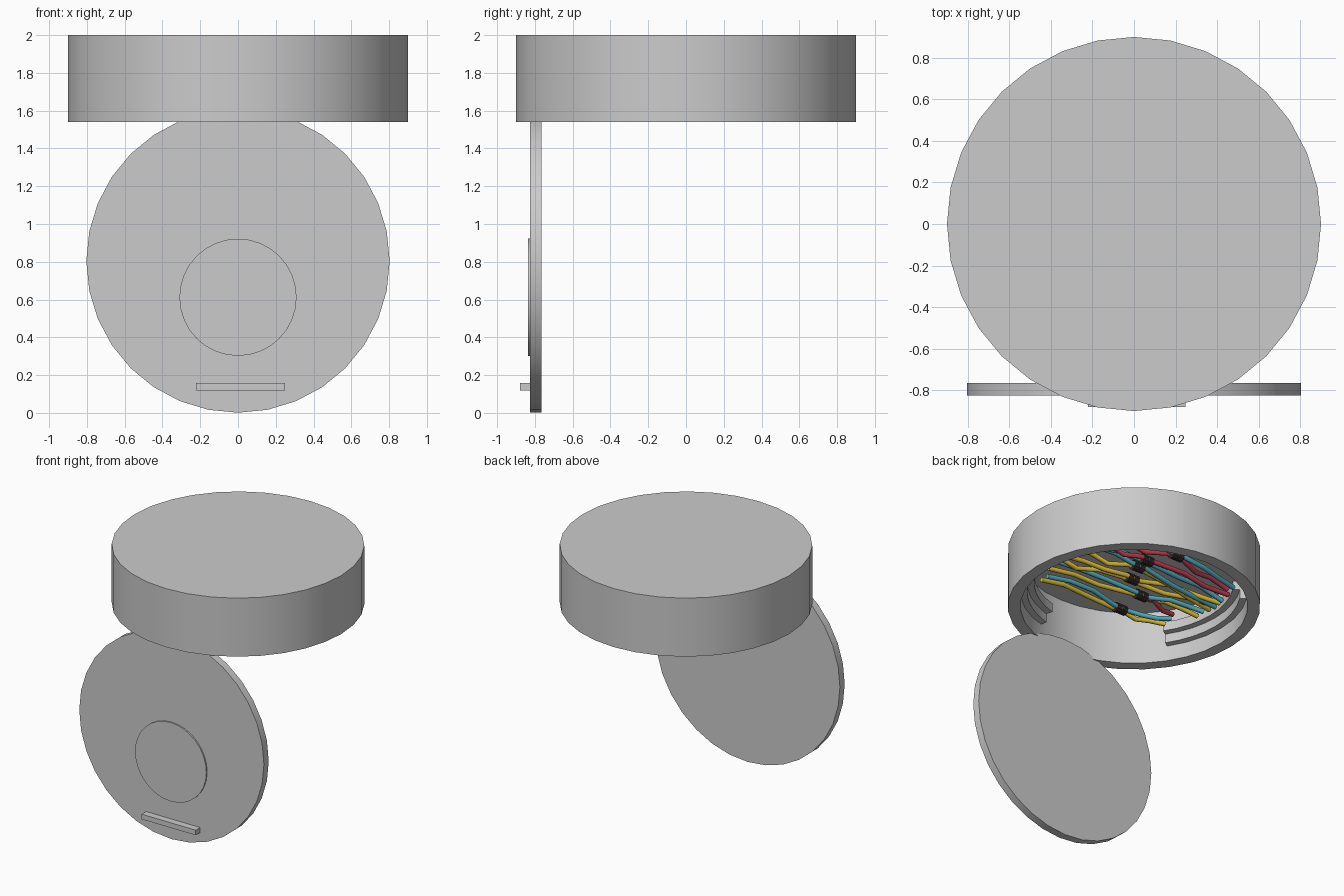
import bpy, bmesh, math, random
from mathutils import Matrix, Vector

if "Cube" in bpy.data.objects:
    bpy.data.objects.remove(bpy.data.objects["Cube"])
random.seed(4)


def mat(name, r, g, b):
    m = bpy.data.materials.new(name)
    m.diffuse_color = (r, g, b, 1)
    m.use_nodes = True
    m.node_tree.nodes["Principled BSDF"].inputs["Base Color"].default_value = m.diffuse_color
    return m


GREY = mat("casing_grey", 0.6, 0.6, 0.6)
YELLOW = mat("wire_yellow", 0.80, 0.58, 0.04)
BLUE = mat("wire_blue", 0.10, 0.48, 0.60)
RED = mat("wire_red", 0.62, 0.05, 0.09)
TAPE = mat("tape_dark", 0.035, 0.022, 0.02)


def finish(bm, name, material, smooth=True):
    bmesh.ops.remove_doubles(bm, verts=bm.verts, dist=1e-5)
    bmesh.ops.recalc_face_normals(bm, faces=bm.faces)
    me = bpy.data.meshes.new(name)
    bm.to_mesh(me)
    bm.free()
    me.materials.append(material)
    ob = bpy.data.objects.new(name, me)
    bpy.context.collection.objects.link(ob)
    if smooth:
        bpy.ops.object.select_all(action='DESELECT')
        ob.select_set(True)
        bpy.context.view_layer.objects.active = ob
        bpy.ops.object.shade_smooth_by_angle()
    return ob


def lathe(name, profile, start=0, end=360, steps=32):
    """Sweep a closed (r, z) profile about z; part sweeps get end caps."""
    bm = bmesh.new()
    rings = []
    for i in range(steps + 1):
        a = math.radians(start + (end - start) * i / steps)
        rings.append([bm.verts.new((r * math.cos(a), r * math.sin(a), z)) for r, z in profile])
    n = len(profile)
    for A, B in zip(rings, rings[1:]):
        for j in range(n):
            k = (j + 1) % n
            if profile[j][0] == 0 and profile[k][0] == 0:
                continue
            bm.faces.new((A[j], A[k], B[k], B[j]))
    if end - start < 360:
        bm.faces.new(rings[0])
        bm.faces.new(rings[-1])
    return finish(bm, name, GREY)


def disc(name, centre, radius, depth, axis, material, sides=32):
    bm = bmesh.new()
    rot = Vector((0, 0, 1)).rotation_difference(Vector(axis)).to_matrix().to_4x4()
    bmesh.ops.create_cone(bm, cap_ends=True, segments=sides, radius1=radius, radius2=radius,
                          depth=depth, matrix=Matrix.Translation(centre) @ rot)
    return finish(bm, name, material)


def wire(name, points, material, radius=0.018):
    cu = bpy.data.curves.new(name, 'CURVE')
    cu.dimensions = '3D'
    cu.bevel_depth = radius
    cu.bevel_resolution = 2
    cu.use_fill_caps = True
    sp = cu.splines.new('POLY')
    sp.points.add(len(points) - 1)
    for p, c in zip(sp.points, points):
        p.co = (*c, 1)
    cu.materials.append(material)
    ob = bpy.data.objects.new(name, cu)
    bpy.context.collection.objects.link(ob)
    bpy.ops.object.select_all(action='DESELECT')
    ob.select_set(True)
    bpy.context.view_layer.objects.active = ob
    bpy.ops.object.convert(target='MESH')


# Round housing, open underneath
lathe("housing", [(0, 2.0), (0.9, 2.0), (0.9, 1.54), (0.81, 1.54), (0.81, 1.95), (0, 1.95)])

# Two-step retaining brackets on the inner wall
steps_profile = [(0.82, 1.66), (0.76, 1.66), (0.76, 1.73),
                 (0.71, 1.73), (0.71, 1.80), (0.82, 1.80)]
for i, (a0, a1) in enumerate([(147, 213), (285, 325), (35, 90)]):
    lathe(f"bracket_{i + 1}", steps_profile, a0, a1, 8)

# Hanging lid with raised disc and handle bar
disc("lid", (0, -0.795, 0.804), 0.803, 0.06, (0, -1, 0), GREY)
disc("lid_plate", (0, -0.826, 0.612), 0.31, 0.02, (0, -1, 0), GREY)
bm = bmesh.new()
bmesh.ops.create_cube(bm, size=1, matrix=Matrix.Translation((0.013, -0.845, 0.139))
                      @ Matrix.Diagonal((0.47, 0.07, 0.04, 1)))
finish(bm, "lid_handle", GREY, smooth=False)

# Taped wire bundles hanging across the cavity:
# tape (x, y), left end (x, y), right end (x, y), wire colours
bundles = [((-0.18, -0.37), (-0.55, -0.28), (0.53, -0.36), (YELLOW, BLUE)),
           ((-0.17, -0.13), (-0.66, -0.05), (0.60, -0.20), (YELLOW, BLUE)),
           ((0.03, 0.01), (-0.66, 0.13), (0.62, -0.06), (YELLOW, YELLOW)),
           ((0.11, 0.17), (-0.67, 0.07), (0.62, 0.12), (YELLOW, BLUE)),
           ((0.12, 0.28), (-0.64, 0.25), (0.60, 0.24), (BLUE, RED)),
           ((0.00, 0.47), (-0.58, 0.38), (0.55, 0.42), (RED, BLUE))]
Z = 1.75
for b, (tape, left, right, colours) in enumerate(bundles):
    tx, ty = tape
    for w, colour in enumerate(colours):
        side = w - 0.5
        pts = []
        for t in (-1, -0.72, -0.42, 0, 0.42, 0.72, 1):
            ex, ey = left if t < 0 else right
            x, y = tx + (ex - tx) * abs(t), ty + (ey - ty) * abs(t)
            if t == 0:
                # straight pinched run through the tape
                pts += [(tx + d, ty + side * 0.036, Z) for d in (-0.07, 0.07)]
                continue
            jitter = 0 if abs(t) == 1 else random.uniform(-0.025, 0.025)
            pts.append((x, y + side * 0.065 + jitter, Z + random.uniform(-0.025, 0.025)))
        wire(f"wire_{b + 1}_{w + 1}", pts, colour)
        # Tape bands around each bundle
        disc(f"tape_{b + 1}_{w + 1}", (tx + side * 0.05, ty, Z), 0.038, 0.042,
             (1, 0, 0), TAPE, 10)
# Short red lead leaving the second bundle
wire("wire_short", [(-0.17, -0.13, Z), (-0.28, -0.12, Z), (-0.42, -0.18, Z - 0.01),
                    (-0.52, -0.19, Z)], RED)
